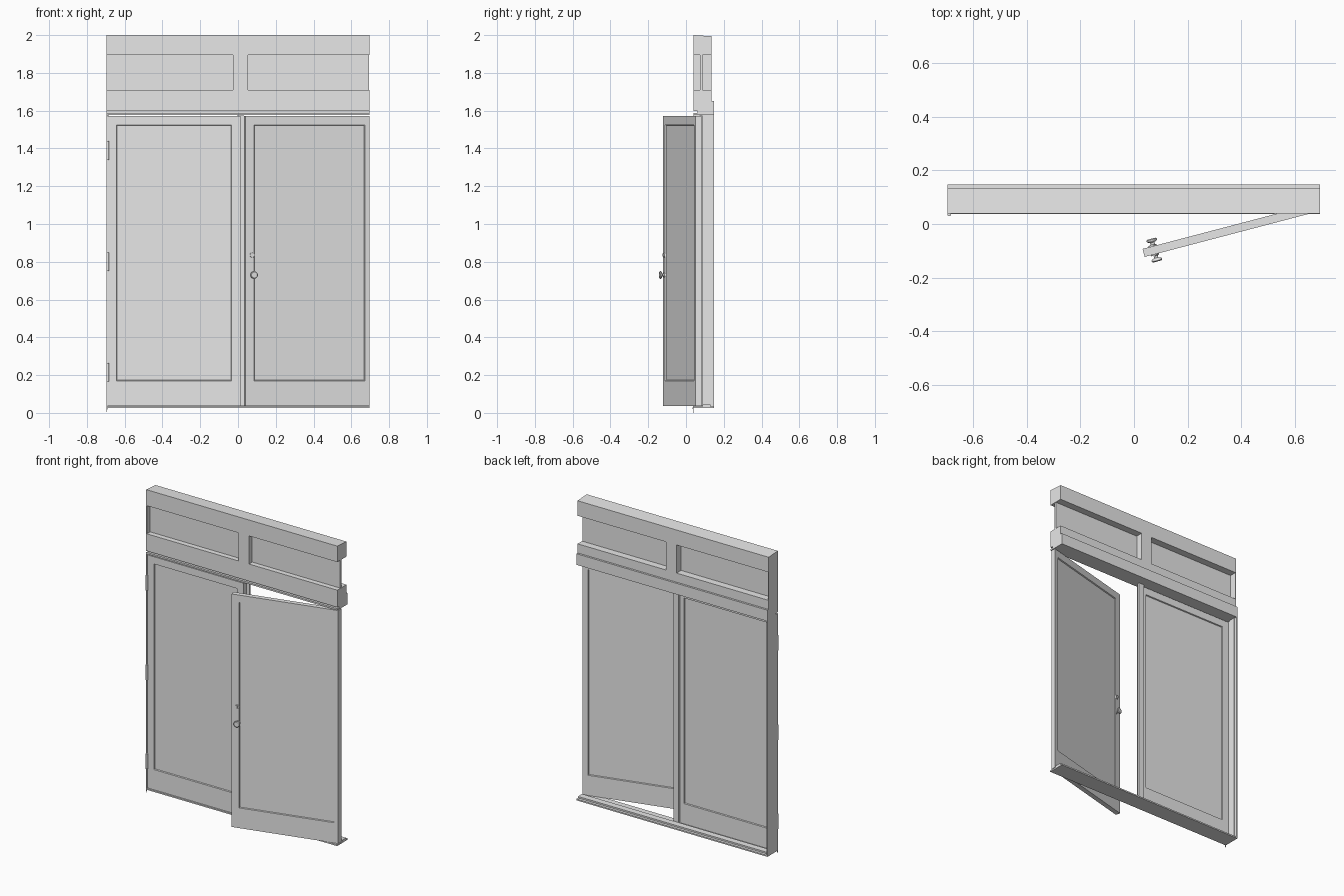
import bpy, bmesh, math
from mathutils import Matrix, Vector

cube = bpy.data.objects.get("Cube")
if cube:
    bpy.data.objects.remove(cube, do_unlink=True)

GREY = (0.8, 0.8, 0.8, 1.0)
paint = bpy.data.materials.new("plain_grey")
paint.use_nodes = True
paint.diffuse_color = GREY
paint.node_tree.nodes["Principled BSDF"].inputs["Base Color"].default_value = GREY

X0, X1 = -0.697, 0.696          # ends of the whole frame


def finish(bm, name, matrix=None, smooth=False):
    """Turn a bmesh into a painted object."""
    if matrix:
        bm.transform(matrix)
    bmesh.ops.recalc_face_normals(bm, faces=bm.faces)
    mesh = bpy.data.meshes.new(name)
    bm.to_mesh(mesh)
    bm.free()
    mesh.materials.append(paint)
    obj = bpy.data.objects.new(name, mesh)
    bpy.context.collection.objects.link(obj)
    if smooth:
        bpy.ops.object.select_all(action='DESELECT')
        obj.select_set(True)
        bpy.context.view_layer.objects.active = obj
        bpy.ops.object.shade_smooth_by_angle(angle=math.radians(35))
    return obj


def box_mesh(x, y, z):
    bm = bmesh.new()
    bmesh.ops.create_cube(bm, size=1)
    for v in bm.verts:
        v.co = [r[0] if c < 0 else r[1] for c, r in zip(v.co, (x, y, z))]
    return bm


def box(name, x, y, z, matrix=None):
    return finish(box_mesh(x, y, z), name, matrix)


def extrude(name, points, axis, start, end):
    """Extrude a profile: (y, z) along x, or (x, y) along z."""
    def place(p, d):
        return (d, *p) if axis == 'X' else (*p, d)
    bm = bmesh.new()
    face = bm.faces.new([bm.verts.new(place(p, start)) for p in points])
    moved = bmesh.ops.extrude_face_region(bm, geom=[face])["geom"]
    shift = Vector(place((0, 0), end - start))
    bmesh.ops.translate(bm, vec=shift, verts=[g for g in moved if isinstance(g, bmesh.types.BMVert)])
    return finish(bm, name)


def lathe(name, profile, matrix, steps=20):
    """Spin (radius, y) points around the y axis."""
    bm = bmesh.new()
    verts = [bm.verts.new((r, y, 0)) for r, y in profile]
    edges = [bm.edges.new(pair) for pair in zip(verts, verts[1:])]
    bmesh.ops.spin(bm, geom=verts + edges, cent=(0, 0, 0), axis=(0, 1, 0),
                   angle=math.tau, steps=steps, use_merge=True)
    bmesh.ops.remove_doubles(bm, verts=bm.verts, dist=1e-5)
    return finish(bm, name, matrix, smooth=True)


def cylinder(name, loc, r1, r2, depth, sides=12):
    bm = bmesh.new()
    bmesh.ops.create_cone(bm, cap_ends=True, segments=sides, radius1=r1, radius2=r2, depth=depth)
    return finish(bm, name, Matrix.Translation(loc), smooth=True)


# Door leaves: slab with a sunken panel on both faces, cut off at the frame end
THICK, LOW, HIGH = 0.031, 0.037, 1.572
STILE, BOTTOM_RAIL = 0.067, 0.133


def door(name, width, matrix):
    bm = box_mesh((0, width), (0, THICK), (LOW, HIGH))
    bm.normal_update()
    for face in [f for f in bm.faces if abs(f.normal.y) > 0.9]:
        bmesh.ops.inset_individual(bm, faces=[face], thickness=STILE)
        for v in face.verts:
            if v.co.z < 0.5:
                v.co.z = LOW + BOTTOM_RAIL
        bmesh.ops.inset_individual(bm, faces=[face], thickness=0.004, depth=-0.007)
    bm.transform(matrix)
    cut = bmesh.ops.bisect_plane(bm, geom=bm.verts[:] + bm.edges[:] + bm.faces[:],
                                 plane_co=(X1, 0, 0), plane_no=(1, 0, 0), clear_outer=True)
    rim = [g for g in cut["geom_cut"] if isinstance(g, bmesh.types.BMEdge)]
    if rim:
        bmesh.ops.holes_fill(bm, edges=rim, sides=0)
    return finish(bm, name)


closed = Matrix.Translation((-0.69, 0.041, 0))
opened = Matrix.Translation((0.04, -0.123, 0)) @ Matrix.Rotation(math.radians(14.7), 4, 'Z')
door("closed_door", 0.702, closed)
door("open_door", 0.70, opened)

# Cover strip behind the meeting edge of the closed door
box("meeting_strip", (-0.005, 0.032), (0.072, 0.087), (0.04, 1.575))

# Door knobs and lock plates on both faces of the open door
knob = [(0, 0), (0.014, 0), (0.014, -0.004), (0.008, -0.006), (0.008, -0.014),
        (0.018, -0.018), (0.02, -0.021), (0.02, -0.025), (0.016, -0.0285), (0, -0.0285)]
lock = [(0, 0), (0.013, 0), (0.012, -0.004), (0, -0.004)]
back_turn = Matrix.Translation((0, THICK, 0)) @ Matrix.Scale(-1, 4, (0, 1, 0))
for side, flip in (("front", Matrix.Identity(4)), ("back", back_turn)):
    base = opened @ flip
    lathe(side + "_knob", knob, base @ Matrix.Translation((0.041, 0, 0.73)))
    lathe(side + "_lock_plate", lock, base @ Matrix.Translation((0.036, 0, 0.835)))
    box(side + "_lock_turn", (0.033, 0.039), (-0.01, -0.003), (0.827, 0.843), base)

# Stepped side jamb
extrude("side_jamb", [(X0, 0.04), (-0.691, 0.04), (-0.691, 0.087), (-0.686, 0.087),
                      (-0.686, 0.13), (-0.69, 0.13), (-0.69, 0.148), (X0, 0.148)],
        'Z', 0.027, 1.58)

# Stepped sill
extrude("sill", [(0.037, 0.025), (0.148, 0.025), (0.148, 0.034), (0.13, 0.034),
                 (0.13, 0.044), (0.088, 0.044), (0.088, 0.034), (0.037, 0.034)],
        'X', X0, X1)

# Head jamb and the ledge behind it
extrude("head_jamb", [(0.04, 1.577), (0.148, 1.577), (0.148, 1.65), (0.13, 1.65),
                      (0.13, 1.588), (0.04, 1.588)], 'X', X0, X1)
box("head_filler", (X0, X1), (0.06, 0.132), (1.585, 1.602))

# Transom: rails, mullion, thin end stile and panel
FRONT, BACK = 0.04, 0.135
extrude("transom_top_rail", [(FRONT, 1.895), (BACK, 1.895), (BACK, 1.994), (FRONT, 2.0)], 'X', X0, X1)
box("transom_bottom_rail", (X0, X1), (FRONT, BACK), (1.597, 1.71))
box("transom_mullion", (-0.026, 0.052), (FRONT, BACK), (1.71, 1.895))
box("transom_end_stile", (X0, -0.693), (FRONT, BACK), (1.71, 1.895))
box("transom_panel", (X0, X1 - 0.003), (0.074, 0.088), (1.69, 1.905))

# Hinges on the closed door
for i, z in enumerate((0.215, 0.80, 1.39)):
    cylinder(f"hinge_barrel_{i + 1}", (-0.69, 0.036, z), 0.007, 0.007, 0.1)

# Small pin under the corner of the frame
cylinder("corner_pin", (-0.694, 0.038, 0.014), 0.0005, 0.003, 0.028, sides=6)
